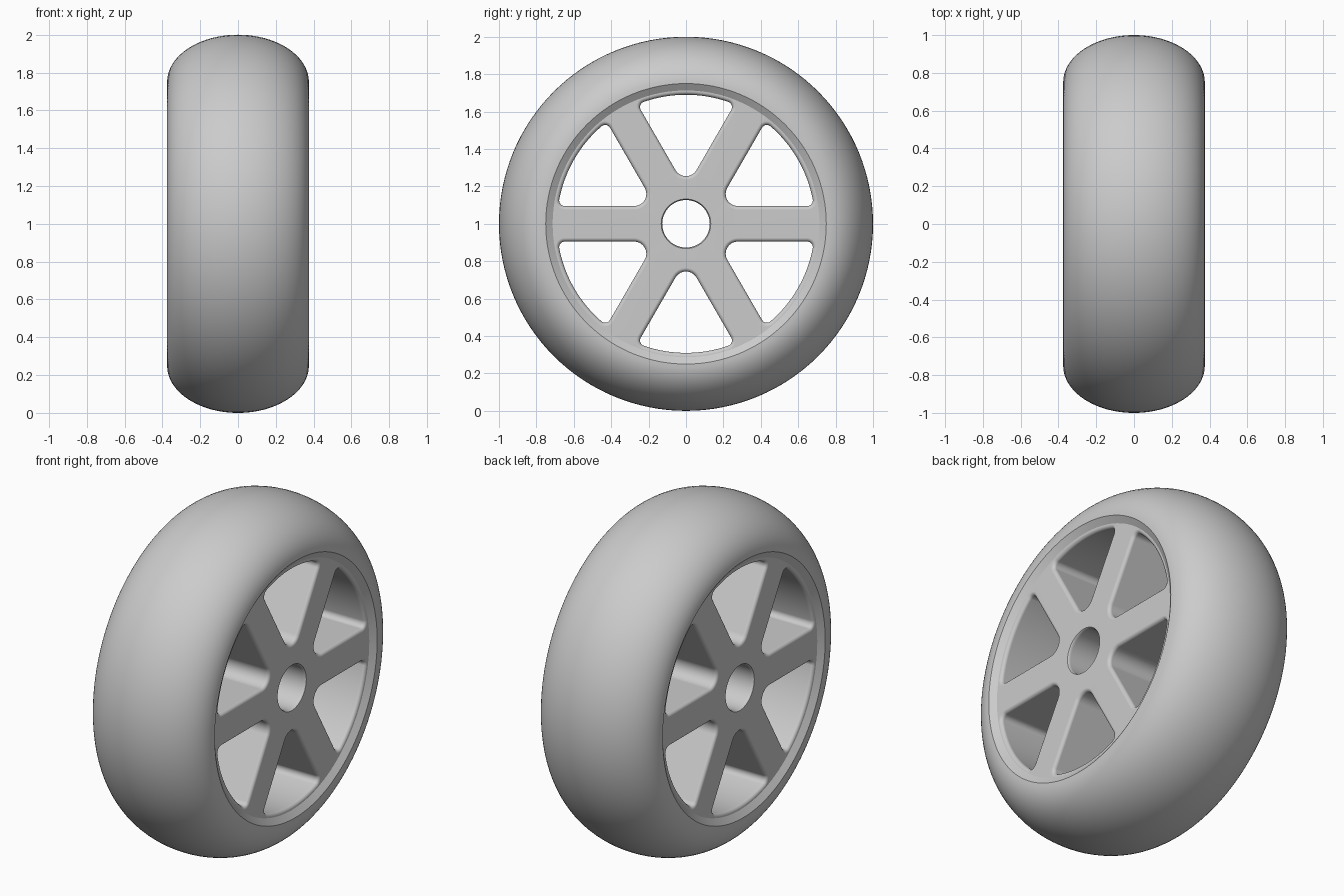
import bpy
import bmesh
from math import sin, cos, asin, pi, radians

default = bpy.data.objects.get("Cube")
if default:
    bpy.data.objects.remove(default, do_unlink=True)

CENTRE_Z = 1.0
HALF_WIDTH = 0.375      # tyre half width
SEAM_R = 0.75           # where tyre meets rim
LIP_R = 0.71            # inner edge of the sloped lip
FACE_X = 0.35           # outer face of the spokes
BEVEL = 0.02
SPOKES = 6

grey = bpy.data.materials.new("plain grey")
grey.use_nodes = True
colour = (0.6, 0.6, 0.6, 1.0)
grey.diffuse_color = colour
grey.node_tree.nodes["Principled BSDF"].inputs["Base Color"].default_value = colour


def finish(bm, name):
    """Turn a bmesh into a smooth-shaded object standing on the ground."""
    bmesh.ops.recalc_face_normals(bm, faces=bm.faces)
    mesh = bpy.data.meshes.new(name)
    bm.to_mesh(mesh)
    bm.free()
    mesh.materials.append(grey)
    obj = bpy.data.objects.new(name, mesh)
    obj.location.z = CENTRE_Z
    bpy.context.collection.objects.link(obj)
    bpy.ops.object.select_all(action='DESELECT')
    obj.select_set(True)
    bpy.context.view_layer.objects.active = obj
    bpy.ops.object.shade_smooth_by_angle(angle=radians(25))
    normals = obj.modifiers.new("even_normals", 'WEIGHTED_NORMAL')
    normals.keep_sharp = True
    return obj


def arc(cx, cy, r, start, end, steps):
    """Points along an arc, both ends included."""
    angles = [start + (end - start) * i / steps for i in range(steps + 1)]
    return [(cx + r * cos(a), cy + r * sin(a)) for a in angles]


def circle(r, steps):
    return arc(0, 0, r, 0, 2 * pi, steps)[:-1]


def pocket(turn, grow):
    """Rounded opening between two spokes, grown outward by a margin."""
    half, rim, apex, corner = 0.095, 0.69, 0.065, 0.03
    slope = pi / SPOKES
    side = slope + pi / 2
    apex_x = (half + apex) / sin(slope)
    reach = rim - corner
    phi = slope - asin((half + corner) / reach)
    cx, cy = reach * cos(phi), reach * sin(phi)
    pts = arc(apex_x, 0, apex + grow, side, 2 * pi - side, 12)
    pts += arc(cx, -cy, corner + grow, -side, -phi, 8)
    pts += arc(0, 0, rim + grow, -phi, phi, 16)[1:-1]
    pts += arc(cx, cy, corner + grow, phi, side, 8)
    return [(u * cos(turn) - v * sin(turn), u * sin(turn) + v * cos(turn))
            for u, v in pts]


def add_ring(bm, pts, x):
    return [bm.verts.new((x, y, z)) for y, z in pts]


def join_rings(bm, a, b):
    for i in range(len(a)):
        j = (i + 1) % len(a)
        bm.faces.new((a[i], a[j], b[j], b[i]))


# Tyre: rounded tread with a sloped lip on both sides
profile = [(FACE_X - 0.002, LIP_R), (HALF_WIDTH, SEAM_R)]
profile += arc(0, SEAM_R, 1, 0, pi, 40)[1:-1]
profile = profile[:2] + [(x * HALF_WIDTH, SEAM_R + (r - SEAM_R) * (1 - SEAM_R))
                         for x, r in profile[2:]]
profile += [(-x, r) for x, r in reversed(profile[:2])]
bm = bmesh.new()
rings = [add_ring(bm, circle(r, 128), x) for x, r in profile]
for i in range(len(rings)):
    join_rings(bm, rings[i - 1], rings[i])
finish(bm, "tyre")

# Spoked core: one plate with rounded openings and a centre bore
outlines = [lambda e, k=k: pocket(pi / 2 + k * 2 * pi / SPOKES, e)
            for k in range(SPOKES)]
outlines.append(lambda e: circle(0.127 + e * 0.4, 64))

# Edge rounding as pairs of depth and outline growth, front to back
steps = 5
rounding = [(FACE_X - BEVEL * (1 - cos(a)), BEVEL * (1 - sin(a)))
            for a in (i * pi / 2 / steps for i in range(steps + 1))]
rounding += [(-x, e) for x, e in reversed(rounding)]

bm = bmesh.new()
openings = [[add_ring(bm, shape(e), x) for x, e in rounding]
            for shape in outlines]
openings.append([add_ring(bm, circle(0.735, 128), x)
                 for x in (FACE_X, -FACE_X)])
for rings in openings:
    for a, b in zip(rings, rings[1:]):
        join_rings(bm, a, b)

# Flat faces of the core on both sides
for end in (0, -1):
    edges = []
    for rings in openings:
        loop = rings[end]
        edges += [bm.edges.get((loop[i - 1], loop[i])) for i in range(len(loop))]
    bmesh.ops.triangle_fill(bm, edges=edges, use_beauty=True,
                            normal=(1 if end == 0 else -1, 0, 0))
finish(bm, "spoked_rim")
